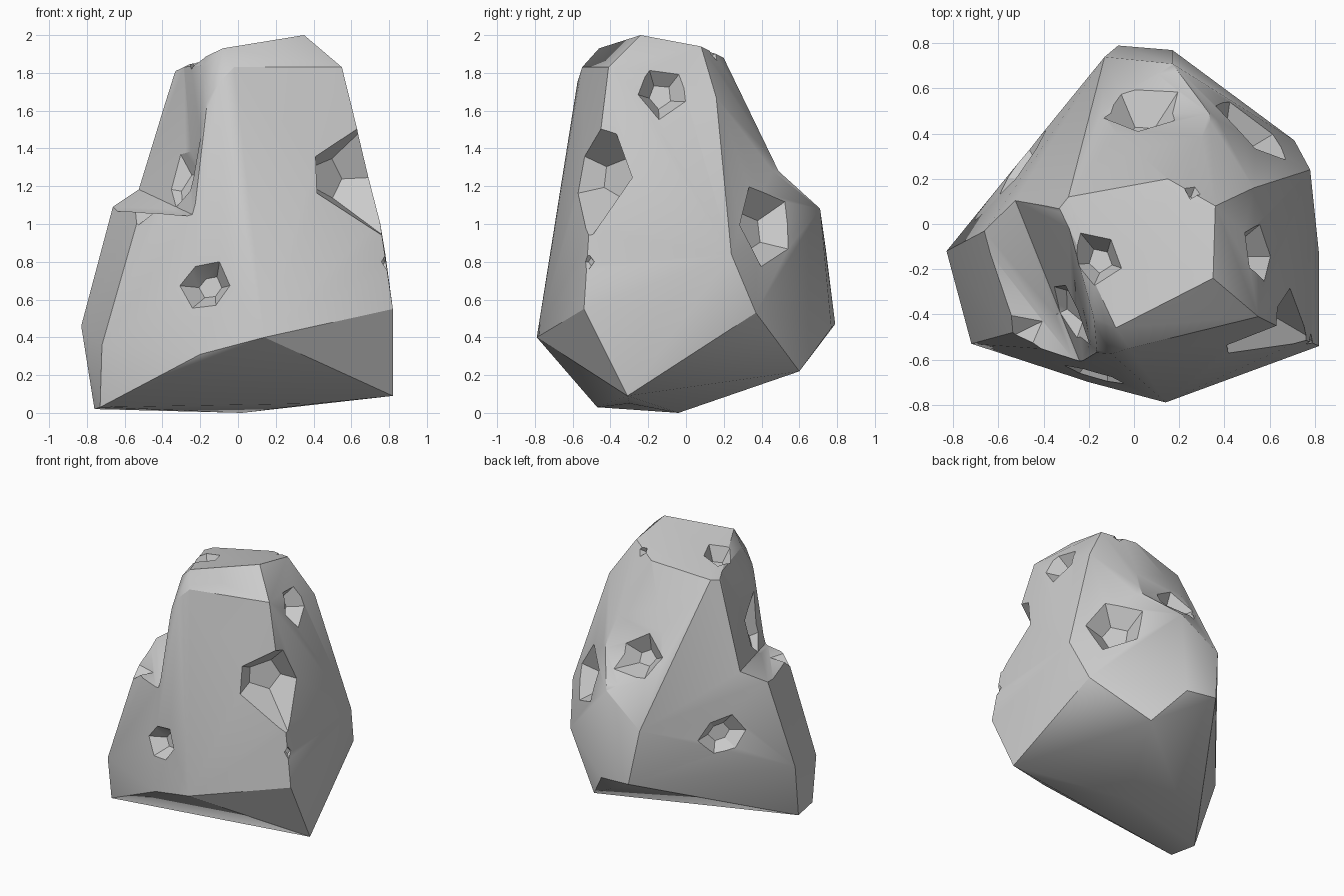
import bpy, bmesh, math
from mathutils import Vector
from mathutils.bvhtree import BVHTree

if "Cube" in bpy.data.objects:
    bpy.data.objects.remove(bpy.data.objects["Cube"])


def hull_bm(points):
    bm = bmesh.new()
    for p in points:
        bm.verts.new(p)
    res = bmesh.ops.convex_hull(bm, input=bm.verts)
    loose = {g for g in res["geom_interior"] + res["geom_unused"]
             if isinstance(g, bmesh.types.BMVert)}
    bmesh.ops.delete(bm, geom=list(loose), context='VERTS')
    bmesh.ops.recalc_face_normals(bm, faces=bm.faces)
    return bm


def hull_object(name, points):
    bm = hull_bm(points)
    me = bpy.data.meshes.new(name)
    bm.to_mesh(me)
    bm.free()
    ob = bpy.data.objects.new(name, me)
    bpy.context.collection.objects.link(ob)
    return ob


# Main boulder: corners of the convex mass
corners = [
    # top plateau
    (.35, -.24, 2.0), (.36, .08, 1.94), (.15, .2, 1.88), (-.29, .12, 1.82), (-.33, .07, 1.81),
    (-.08, -.46, 1.93), (-.02, -.55, 1.83), (.55, -.41, 1.83), (-.2, -.4, 1.82), (-.1, -.575, 1.75),
    # right side
    (.53, .16, 1.67), (.75, -.51, 1.02), (.82, -.54, .55), (.82, -.14, .55),
    (.82, -.31, .09), (.78, .24, .84), (.71, .37, .53),
    # back
    (.37, .46, 1.28), (-.2, .43, 1.3), (.17, .71, 1.08), (-.13, .74, .87),
    (.17, .77, .45), (-.07, .79, .47), (.35, .6, .22),
    # left side
    (-.66, -.03, 1.1), (-.83, -.12, .46), (-.5, -.47, 1.13),
    # front and underside
    (-.72, -.53, .36), (-.73, -.47, .03), (-.76, -.26, .02), (-.2, -.7, .31),
    (.14, -.79, .4), (.02, -.04, 0), (.42, -.3, .05),
]
rock = hull_object("boulder", corners)
bm = hull_bm(corners)
tree = BVHTree.FromBMesh(bm)
bm.free()

# Shelf broken out of the upper left, and the hollow across the upper back
cutters = [
    hull_object("shelf_cutter", [
        (-.54, .14, 1.19), (-.22, -.66, 1.04), (-.31, .2, 2.1), (-.07, -.68, 2.1),
        (-.85, .14, 1.08), (-.7, -.8, 1.09), (-.85, .14, 2.1), (-.7, -.8, 2.1)]),
    hull_object("back_cutter", [
        (x, y, z) for x in (-.9, .9)
        for y, z in ((.17, 1.94), (.49, 1.28), (.8, 1.0), (1.1, 1.9))])]


# Chipped pits: tapered cutters sunk along the surface normal
def pit(spot, radius, depth, sides=5, turn=0.0, normal=None, stretch=1.0):
    loc, nor, _, _ = tree.find_nearest(Vector(spot))
    if normal:
        loc, nor = Vector(spot), Vector(normal).normalized()
    quat = nor.to_track_quat('Z', 'Y')
    pts = []
    for r, h in ((.45 * radius, -depth), (1.55 * radius, depth)):
        for i in range(sides):
            a = turn + math.tau * i / sides
            wob = 1 + .12 * math.sin(2.3 * i + turn)
            pts.append(loc + quat @ Vector((r * wob * stretch * math.cos(a),
                                            r * wob * math.sin(a), h)))
    cutters.append(hull_object("pit_cutter", pts))


pit((-.19, -.73, .68), .135, .1, 6)
pit((-.17, -.15, 1.88), .12, .1, 5, .4)
pit((.6, -.12, 1.72), .145, .1, 5, .8)
pit((.53, .42, .99), .22, .12, 5, .6)
pit((.04, .47, 1.29), .13, .08, 5, .2, normal=(0, .85, .5), stretch=1.2)
pit((-.51, .28, .76), .14, .08, 6, .1, stretch=1.2)
pit((.58, -.47, 1.26), .22, .16, 5, 1.2, normal=(.7, -.7, .1), stretch=1.3)
pit((-.33, -.4, 1.24), .2, .1, 5, .9, normal=(-.75, -.4, .45))
pit((.79, -.52, .8), .045, .03, 4, normal=(.8, -.6, 0))
pit((.26, .14, 1.9), .04, .04, 4)

for c in cutters:
    c.hide_render = True
    mod = rock.modifiers.new("chip", 'BOOLEAN')
    mod.operation = 'DIFFERENCE'
    mod.solver = 'EXACT'
    mod.object = c

# Bake the chips and drop the cutters
deps = bpy.context.evaluated_depsgraph_get()
final = bpy.data.meshes.new_from_object(rock.evaluated_get(deps))
rock.modifiers.clear()
rock.data = final
for c in cutters:
    bpy.data.objects.remove(c)

# Smooth shading, sharp at hard breaks and around the underside
bm = bmesh.new()
bm.from_mesh(final)
bm.normal_update()
for f in bm.faces:
    f.smooth = True
for e in bm.edges:
    if len(e.link_faces) == 2:
        under = [f.normal.z < -.45 for f in e.link_faces]
        limit = 55 if all(under) else 31
        e.smooth = e.calc_face_angle(0) < math.radians(limit) and under[0] == under[1]
bm.to_mesh(final)
bm.free()
